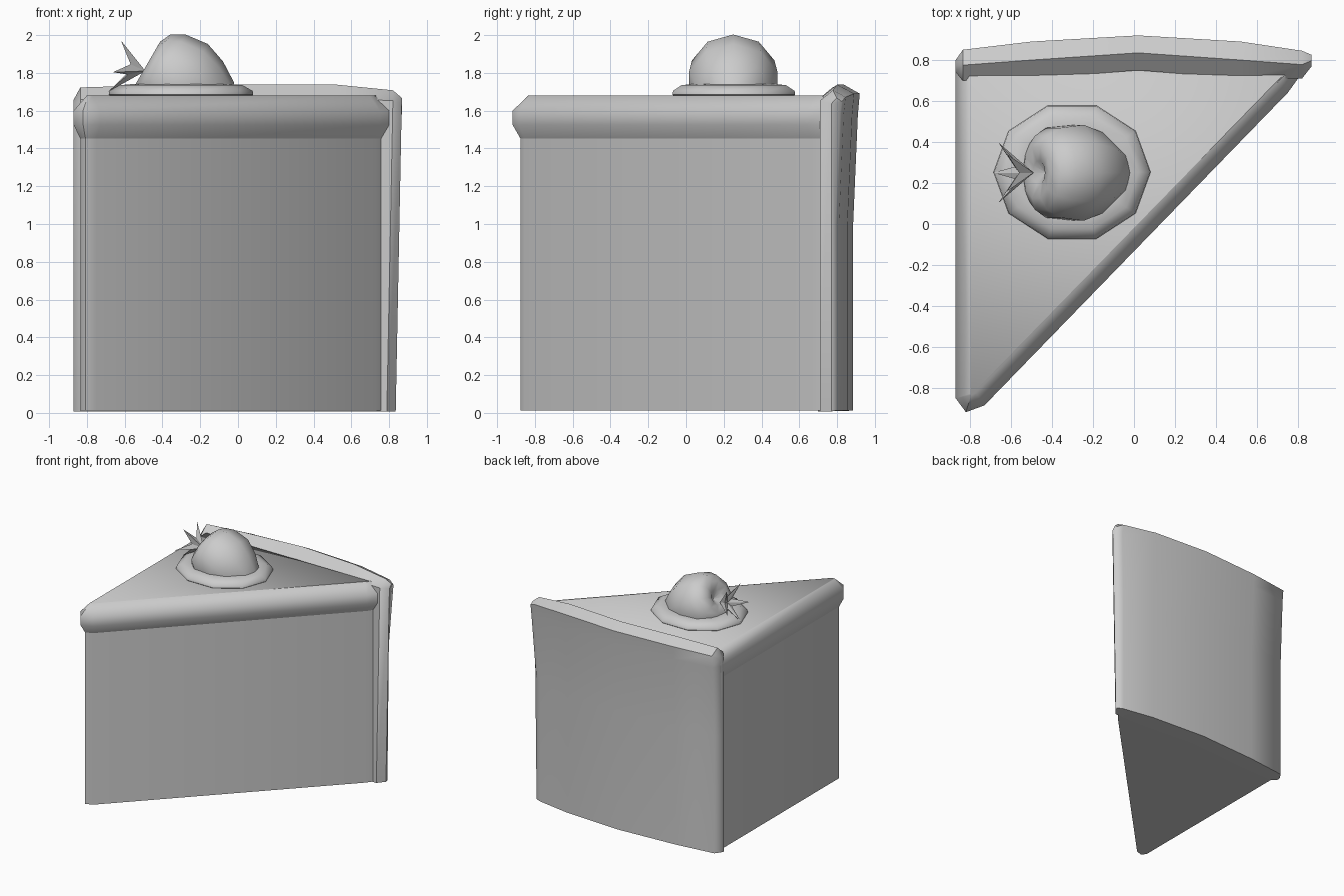
import bpy, bmesh, math
from mathutils import Vector

if "Cube" in bpy.data.objects:
    bpy.data.objects.remove(bpy.data.objects["Cube"])


def finish(name, bm, angle):
    bmesh.ops.remove_doubles(bm, verts=bm.verts, dist=1e-5)
    bmesh.ops.recalc_face_normals(bm, faces=bm.faces)
    me = bpy.data.meshes.new(name)
    bm.to_mesh(me)
    bm.free()
    ob = bpy.data.objects.new(name, me)
    bpy.context.collection.objects.link(ob)
    bpy.ops.object.select_all(action='DESELECT')
    ob.select_set(True)
    bpy.context.view_layer.objects.active = ob
    bpy.ops.object.shade_smooth_by_angle(angle=math.radians(angle))
    return ob


def loft(name, rings, angle=40, caps=True):
    """Skin a stack of closed rings with equal point counts."""
    bm = bmesh.new()
    rows = [[bm.verts.new(p) for p in r] for r in rings]
    n = len(rows[0])
    for a, b in zip(rows, rows[1:]):
        for i in range(n):
            j = (i + 1) % n
            bm.faces.new((a[i], a[j], b[j], b[i]))
    if caps:
        bm.faces.new(rows[0][::-1])
        bm.faces.new(rows[-1])
    return finish(name, bm, angle)


def inset(poly, d):
    """Offset a convex counter-clockwise outline inwards."""
    out = []
    for i, p in enumerate(poly):
        p = Vector(p)
        e1 = (p - Vector(poly[i - 1])).normalized()
        e2 = (Vector(poly[(i + 1) % len(poly)]) - p).normalized()
        n1, n2 = Vector((-e1.y, e1.x)), Vector((-e2.y, e2.x))
        out.append(p + (n1 + n2) * d / (1 + n1.dot(n2)))
    return out


def level(poly, d, z):
    return [(p.x, p.y, z) for p in inset(poly, d)]


# wedge outline shared by cake body and icing
wedge = [(-0.87, -0.85), (-0.82, -0.918), (-0.73, -0.885),
         (0.75, 0.64), (0.815, 0.73), (0.76, 0.79), (-0.87, 0.79)]
loft("cake_body", [level(wedge, 0.035, z) for z in (0.012, 1.46)], 50)
loft("icing_layer", [level(wedge, d, z) for d, z in
                     ((0.036, 1.45), (0, 1.525), (0, 1.6), (0.07, 1.68))], 50)

# curved back crust: x, inner y, outer y, drop of the rim
stations = [(-0.87, 0.74, 0.80, 0.08), (-0.835, 0.70, 0.85, 0.015),
            (-0.5, 0.71, 0.89, 0.005), (0.02, 0.75, 0.92, 0),
            (0.52, 0.71, 0.89, 0), (0.82, 0.71, 0.845, 0.03),
            (0.867, 0.77, 0.825, 0.07)]
rings = []
for x, yi, yo, drop in stations:
    k = yo - yi
    xb = x - 0.032 if x > 0.8 else x
    rings.append([(xb, yi, 0.008), (x, yi, 1.665 - drop * 0.4),
                  (x, yo - 0.5 * k, 1.738 - drop), (x, yo, 1.69 - drop * 0.6),
                  (x, yo - 0.01, 1.58), (xb, yo - 0.035, 1.0),
                  (xb, yo - 0.035, 0.012)])
loft("back_crust", rings, 50)

# cream ring under the berry
loft("cream_ring", [[(-0.302 + 0.383 * s * math.cos(a), 0.253 + 0.342 * s * math.sin(a), z)
                     for a in (i * math.tau / 10 for i in range(10))]
                    for s, z in ((0.9, 1.655), (1, 1.685), (0.99, 1.705), (0.85, 1.735), (0.7, 1.74))], 50)

# berry, revolved about a tilted axis
axis, up, side = Vector((-0.866, 0, 0.5)), Vector((0.5, 0, 0.866)), Vector((0, 1, 0))
centre = Vector((-0.30, 0.25, 1.75))
profile = [(-0.33, 0.001), (-0.30, 0.07), (-0.24, 0.14), (-0.136, 0.206), (-0.02, 0.246),
           (0.108, 0.23), (0.177, 0.19), (0.205, 0.13), (0.19, 0.06), (0.15, 0.001)]
loft("berry", [[centre + axis * t + (up * math.cos(a) + side * math.sin(a)) * r
                for a in (i * math.tau / 10 for i in range(10))]
               for t, r in profile], 60)

# five-pointed leaf star at the stem end
bm = bmesh.new()
star_axis, star_up = Vector((-0.97, 0, 0.243)), Vector((0.243, 0, 0.97))
base = Vector((-0.49, 0.25, 1.81))
back = bm.verts.new(base)
front = bm.verts.new(base + star_axis * 0.07)
rim = []
for i in range(10):
    a = math.pi / 5 * (i + 1)
    r, t = (0.155, 0.165) if i % 2 == 0 else (0.05, 0.085)
    rim.append(bm.verts.new(base + star_axis * t + (star_up * math.cos(a) + side * math.sin(a)) * r))
for i in range(10):
    j = (i + 1) % 10
    bm.faces.new((back, rim[i], rim[j]))
    bm.faces.new((front, rim[j], rim[i]))
finish("leaf_star", bm, 20)
